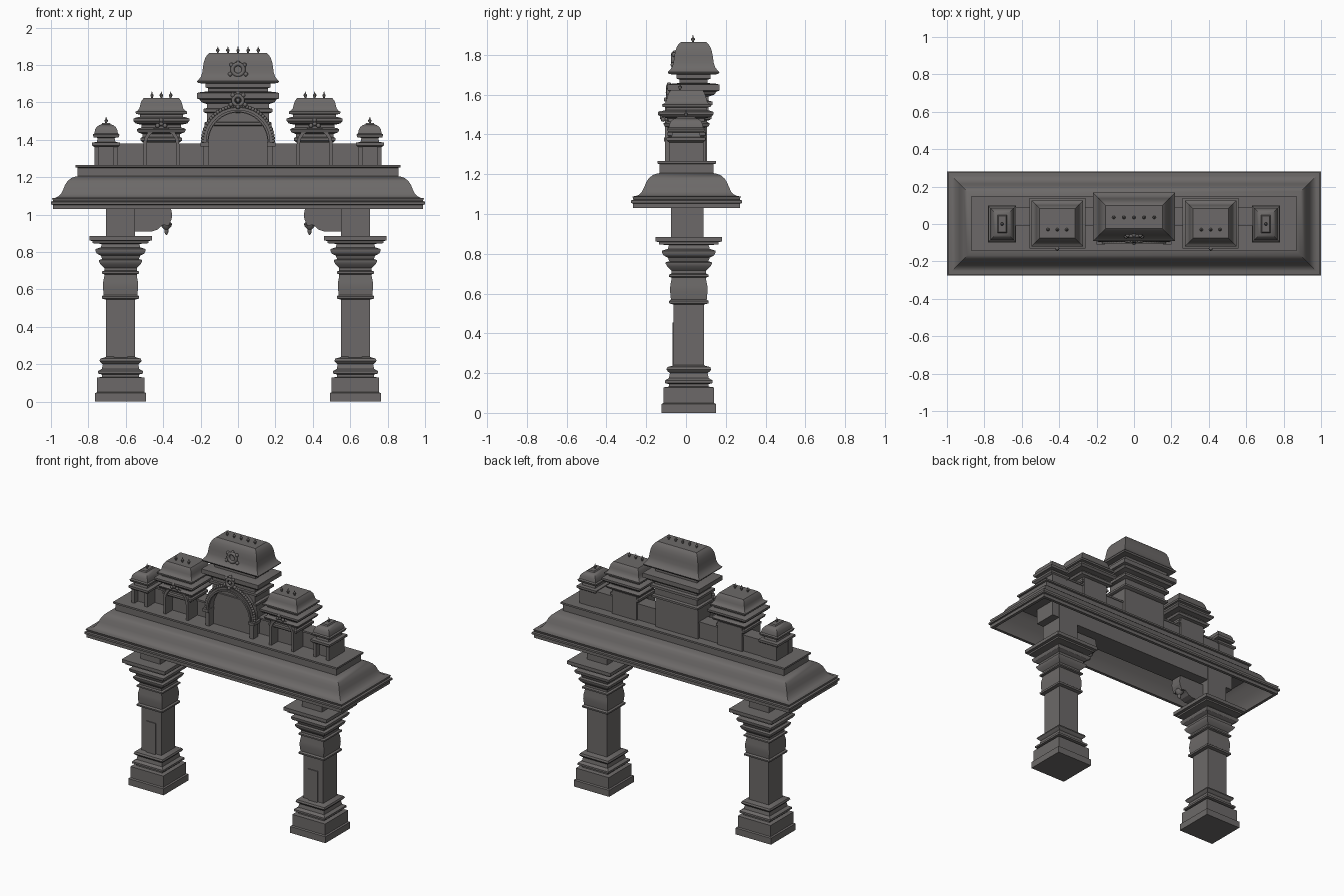
import bpy, bmesh, math

stone = bpy.data.materials.new("dark_stone")
stone.diffuse_color = (.15, .141, .138, 1)


def finish(name, bm, smooth=None):
    bmesh.ops.recalc_face_normals(bm, faces=bm.faces)
    me = bpy.data.meshes.new(name)
    bm.to_mesh(me)
    bm.free()
    me.materials.append(stone)
    ob = bpy.data.objects.new(name, me)
    bpy.context.collection.objects.link(ob)
    if smooth:
        bpy.ops.object.select_all(action='DESELECT')
        ob.select_set(True)
        bpy.context.view_layer.objects.active = ob
        bpy.ops.object.shade_smooth_by_angle(angle=math.radians(smooth))
    return ob


def loft(name, rings, smooth=None):
    bm = bmesh.new()
    vs = [[bm.verts.new(p) for p in r] for r in rings]
    n = len(vs[0])
    for a, b in zip(vs, vs[1:]):
        for i in range(n):
            bm.faces.new((a[i], a[(i + 1) % n], b[(i + 1) % n], b[i]))
    bm.faces.new(vs[0][::-1])
    bm.faces.new(vs[-1])
    return finish(name, bm, smooth)


def stack(name, cx, cy, hx, hy, prof, smooth=32):
    """Mitred rectangular moulding: profile is (offset from half size, z)."""
    return loft(name, [[(cx + sx * (hx + o), cy + sy * (hy + o), z)
                        for sx, sy in ((-1, -1), (1, -1), (1, 1), (-1, 1))]
                       for o, z in prof], smooth)


def box(name, x0, x1, y0, y1, z0, z1):
    return stack(name, (x0 + x1) / 2, (y0 + y1) / 2, abs(x1 - x0) / 2, (y1 - y0) / 2,
                 [(0, z0), (0, z1)], None)


def lathe(name, x, y, z, prof, seg=10):
    return loft(name, [[(x + r * math.cos(math.tau * i / seg), y + r * math.sin(math.tau * i / seg), z + h)
                        for i in range(seg)] for r, h in prof], 40)


def prism(name, pts, y0, y1):
    return loft(name, [[(x, y, z) for x, z in pts] for y in (y0, y1)])


def arch(name, cx, y0, y1, ri, ro, z0, zs, n=24):
    """Arched frame with legs from z0 to the spring height zs."""
    def half(r):
        return ([(cx + r, z0)] + [(cx + r * math.cos(math.pi * i / n), zs + r * math.sin(math.pi * i / n))
                                  for i in range(n + 1)] + [(cx - r, z0)])
    bm = bmesh.new()
    rows = [[bm.verts.new((p[0], y, p[1])) for p in half(r)]
            for r, y in ((ri, y0), (ro, y0), (ro, y1), (ri, y1))]
    for k in range(4):
        a, b = rows[k], rows[(k + 1) % 4]
        for i in range(len(a) - 1):
            bm.faces.new((a[i], a[i + 1], b[i + 1], b[i]))
    for e in (0, -1):
        bm.faces.new([r[e] for r in rows])
    return finish(name, bm, 32)


def beads(name, pts, r):
    bm = bmesh.new()
    for p in pts:
        res = bmesh.ops.create_uvsphere(bm, u_segments=8, v_segments=6, radius=r)
        bmesh.ops.translate(bm, verts=res['verts'], vec=p)
    return finish(name, bm, 60)


def ring(name, x, y, z, R, r):
    bpy.ops.mesh.primitive_torus_add(major_radius=R, minor_radius=r, major_segments=20, minor_segments=8,
                                     location=(x, y, z), rotation=(math.pi / 2, 0, 0))
    bpy.context.object.name = name
    bpy.context.object.data.materials.append(stone)
    bpy.ops.object.shade_smooth_by_angle(angle=1)


def finial(name, x, y, z, h):
    lathe(name, x, y, z, [(.005, -.01), (.005, h * .15), (.009, h * .35), (.009, h * .5),
                          (.004, h * .65), (.001, h)], 8)


# Columns: stepped base, shaft, swelling capital, slab
COLUMN = [(.137, 0), (.137, .045), (.127, .05), (.127, .128), (.1, .132), (.1, .145), (.12, .15),
          (.12, .163), (.1, .175), (.095, .2), (.105, .208), (.113, .218), (.108, .23), (.082, .237),
          (.077, .24), (.077, .545), (.098, .55), (.1, .562), (.09, .57), (.094, .61), (.093, .64),
          (.087, .67), (.087, .68), (.1, .685), (.1, .695), (.087, .7), (.087, .715), (.108, .735),
          (.116, .75), (.116, .757), (.098, .762), (.105, .78), (.127, .792), (.134, .805),
          (.134, .815), (.105, .825), (.1, .843), (.15, .847), (.15, .858), (.167, .862), (.167, .885)]
for s, side in ((-1, "left"), (1, "right")):
    cx, cy = s * .628, .014
    stack(side + "_column", cx, cy, 0, 0, COLUMN)
    box(side + "_column_panel", cx - .036, cx + .036, cy - .083, cy - .07, .235, .455)
    box(side + "_column_head", cx - .077, cx + .077, cy - .09, cy + .075, .88, 1.17)
    # Scrolled bracket with hanging bud
    pts = [(.56, 1.04), (.36, 1.04), (.352, 1.0), (.355, .975), (.37, .94), (.4, .945), (.415, .935), (.43, .92),
           (.46, .91), (.56, .91)]
    prism(side + "_bracket", [(s * x, z) for x, z in pts], -.04, .04)
    lathe(side + "_bracket_bud", s * .383, 0, .89,
          [(.002, 0), (.011, .015), (.011, .03), (.026, .045), (.03, .06), (.018, .075), (.03, .1), (.03, .12)], 12)

# Lintel beam and curved eave
box("lintel_beam", -.76, .76, -.075, .085, 1.06, 1.18)
EAVE = [(-.13, 1.165), (-.1, 1.14), (-.07, 1.1), (-.04, 1.06), (-.03, 1.03), (-.01, 1.03), (-.01, 1.052),
        (0, 1.055), (0, 1.068), (-.012, 1.072), (-.006, 1.088), (-.025, 1.09), (-.04, 1.097), (-.055, 1.112),
        (-.066, 1.135), (-.076, 1.16), (-.09, 1.18), (-.108, 1.195), (-.13, 1.203), (-.143, 1.205),
        (-.143, 1.25), (-.132, 1.253), (-.132, 1.265)]
stack("eave", 0, 0.003, 1, .279, EAVE)

# Parapet wall behind the shrines
box("parapet_wall", -.65, .65, .0, .085, 1.26, 1.37)
box("parapet_coping", -.65, .65, -.008, .09, 1.368, 1.38)

for s, side in ((-1, "left"), (1, "right")):
    # Small end shrine
    x = s * .705
    box(side + "_end_shrine_body", x - .06, x + .06, -.045, .09, 1.26, 1.37)
    for t in (-1, 1):
        box(side + "_end_shrine_pillar", x + t * .05 - .011, x + t * .05 + .011, -.085, -.04, 1.26, 1.37)
    stack(side + "_end_shrine_roof", x, 0, .075, .098,
          [(-.012, 1.36), (0, 1.37), (0, 1.385), (-.025, 1.388), (-.03, 1.41), (-.008, 1.413), (-.003, 1.428),
           (-.012, 1.434), (-.016, 1.455), (-.024, 1.468), (-.037, 1.478), (-.05, 1.482), (-.055, 1.49)])
    finial(side + "_end_shrine_finial", x, 0, 1.487, .035)

    # Middle shrine
    x = s * .41
    box(side + "_mid_shrine_body", x - .095, x + .095, -.03, .1, 1.26, 1.43)
    arch(side + "_mid_shrine_arch", x, -.105, -.025, .078, .096, 1.26, 1.375)
    stack(side + "_mid_shrine_roof", x, .003, .15, .135,
          [(-.052, 1.385), (-.04, 1.395), (-.04, 1.41), (-.05, 1.415), (-.05, 1.43), (-.025, 1.44), (-.018, 1.455),
           (-.03, 1.462), (-.045, 1.465), (-.045, 1.48), (-.012, 1.487), (0, 1.5), (0, 1.513), (-.02, 1.52),
           (-.035, 1.522), (-.035, 1.535), (-.014, 1.538), (-.012, 1.55), (-.024, 1.556), (-.033, 1.568),
           (-.037, 1.585), (-.043, 1.605), (-.052, 1.618), (-.056, 1.623)])
    beads(side + "_mid_shrine_crest", [(x, -.12, 1.485), (x - .02, -.115, 1.475), (x + .02, -.115, 1.475),
                                       (x, -.13, 1.505)], .012)
    for i in (-1, 0, 1):
        finial(side + "_mid_shrine_finial", x + i * .05, -.03, 1.622, .036)

# Central shrine: body, arch, tiered roof
box("central_shrine_body", -.165, .165, -.045, .105, 1.26, 1.6)
arch("central_arch", 0, -.095, -.04, .157, .185, 1.26, 1.388, 32)
arch("central_arch_rim", 0, -.105, -.06, .16, .172, 1.375, 1.388, 32)
beads("central_arch_beads", [(.188 * math.cos(math.pi * i / 36), -.085, 1.393 + .188 * math.sin(math.pi * i / 36))
                             for i in range(37)], .0105)
for s in (-1, 1):
    box("central_arch_ledge", s * .155, s * .2, -.11, -.03, 1.365, 1.385)
stack("central_shrine_roof", 0, .038, .22, .13,
      [(-.055, 1.47), (-.04, 1.478), (-.04, 1.492), (-.055, 1.498), (-.055, 1.54), (-.035, 1.548),
       (-.035, 1.565), (-.055, 1.57), (-.055, 1.59), (-.025, 1.6), (-.015, 1.615), (0, 1.62), (0, 1.65),
       (-.02, 1.655), (-.06, 1.658), (-.06, 1.675), (-.045, 1.68), (-.045, 1.7), (-.006, 1.703), (0, 1.713),
       (-.01, 1.722), (-.022, 1.738), (-.029, 1.76), (-.033, 1.79), (-.038, 1.818), (-.046, 1.84),
       (-.056, 1.855), (-.068, 1.865)])
for i in range(-2, 3):
    finial("central_finial", i * .054, .035, 1.863, .036)

# Crest above the arch and medallion on the roof
ring("arch_crest_ring", 0, -.09, 1.61, .026, .01)
beads("arch_crest_beads", [(0, -.09, 1.61), (0, -.085, 1.65), (-.038, -.09, 1.588), (.038, -.09, 1.588),
                           (-.028, -.09, 1.638), (.028, -.09, 1.638), (0, -.1, 1.575)], .012)
ring("roof_medallion", 0, -.064, 1.775, .03, .011)
beads("roof_medallion_beads", [(0, -.058, 1.81), (-.042, -.066, 1.75), (.042, -.066, 1.75),
                               (-.034, -.06, 1.8), (.034, -.06, 1.8)], .012)
